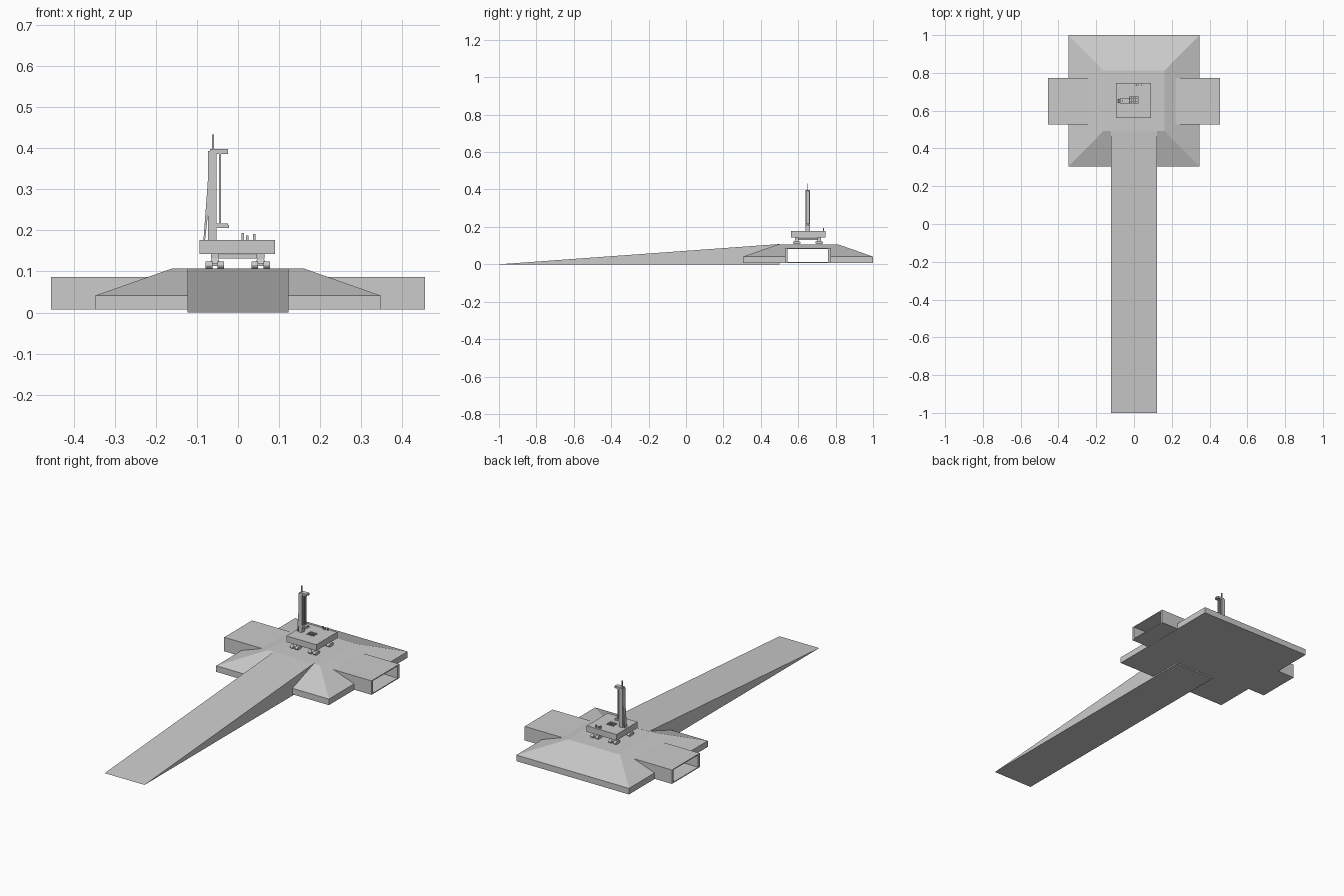
import bpy, bmesh, math

if "Cube" in bpy.data.objects:
    bpy.data.objects.remove(bpy.data.objects["Cube"])

grey = bpy.data.materials.new("concrete_grey")
grey.diffuse_color = (0.6, 0.6, 0.6, 1)
grey.use_nodes = True
grey.node_tree.nodes["Principled BSDF"].inputs["Base Color"].default_value = grey.diffuse_color


def make(name, bm):
    bmesh.ops.recalc_face_normals(bm, faces=bm.faces)
    me = bpy.data.meshes.new(name)
    bm.to_mesh(me)
    bm.free()
    me.materials.append(grey)
    ob = bpy.data.objects.new(name, me)
    bpy.context.collection.objects.link(ob)
    return ob


def frustum(name, low, high, z0, z1):
    """Box or tapered block from two (x0, x1, y0, y1) rectangles."""
    bm = bmesh.new()
    rings = [[bm.verts.new((x, y, z)) for x, y in
              ((r[0], r[2]), (r[1], r[2]), (r[1], r[3]), (r[0], r[3]))]
             for r, z in ((low, z0), (high, z1))]
    bm.faces.new(rings[0])
    bm.faces.new(rings[1])
    for i in range(4):
        j = (i + 1) % 4
        bm.faces.new((rings[0][i], rings[0][j], rings[1][j], rings[1][i]))
    return make(name, bm)


def box(name, x0, x1, y0, y1, z0, z1):
    return frustum(name, (x0, x1, y0, y1), (x0, x1, y0, y1), z0, z1)


def extrude(name, pts, to3d, a, b):
    """Extrude a 2D profile between two offsets."""
    bm = bmesh.new()
    f = bm.faces.new([bm.verts.new(to3d(u, v, a)) for u, v in pts])
    g = bmesh.ops.extrude_face_region(bm, geom=[f])
    d = [q - p for p, q in zip(to3d(0, 0, a), to3d(0, 0, b))]
    bmesh.ops.translate(bm, vec=d, verts=[e for e in g["geom"] if isinstance(e, bmesh.types.BMVert)])
    return make(name, bm)


def yz(u, v, o): return (o, u, v)
def xz(u, v, o): return (u, o, v)


def cut(ob, cutter):
    cutter.hide_render = True
    cutter.display_type = 'WIRE'
    m = ob.modifiers.new("opening", 'BOOLEAN')
    m.operation = 'DIFFERENCE'
    m.solver = 'EXACT'
    m.object = cutter


# Mound: low plinth joined to a sloped upper block
bm = bmesh.new()
rings = []
for hx, y0, y1, z in ((.348, .305, 1.0, .007), (.348, .305, 1.0, .041), (.161, .493, .812, .107)):
    rings.append([bm.verts.new(p) for p in ((-hx, y0, z), (hx, y0, z), (hx, y1, z), (-hx, y1, z))])
bm.faces.new(rings[0])
bm.faces.new(rings[-1])
for a, b in zip(rings, rings[1:]):
    for i in range(4):
        j = (i + 1) % 4
        bm.faces.new((a[i], a[j], b[j], b[i]))
mound = make("pad_mound", bm)
cut(mound, box("mound_cutter", -.6, .6, .536, .766, .010, .084))

# Long approach ramp
extrude("approach_ramp", [(-1, 0), (.5, 0), (.5, .1075), (.49, .1075)], yz, -.123, .123)

# Open trench running right through the mound
trench = box("flame_trench", -.455, .455, .528, .774, .008, .086)
cut(trench, box("trench_cutter", -.6, .6, .543, .759, .013, .081))

# Crawler: four trucks, each with a pair of rounded tracks
track = []
for s, start in ((1, -90), (-1, 90)):
    for k in range(7):
        t = math.radians(start + 30 * k)
        track.append((s * .0115 + .0085 * math.cos(t), .1160 + .0085 * math.sin(t)))
for cx in (-.056, .055):
    for cy in (.592, .712):
        pts = [(cy + u, v) for u, v in track]
        for s in (-1, 1):
            c = cx + s * .0145
            extrude("crawler_track", pts, yz, c - .008, c + .008)
        box("truck_axle", cx - .018, cx + .018, cy - .006, cy + .006, .113, .121)
        frustum("truck_frame", (cx - .013, cx + .013, cy - .013, cy + .013),
                (cx - .008, cx + .008, cy - .009, cy + .009), .119, .131)
        box("truck_jack", cx - .010, cx + .010, cy - .010, cy + .010, .131, .144)
box("crawler_deck", -.056, .056, .592, .712, .131, .141)

# Launch platform with exhaust opening and grating
deck = box("launch_platform", -.094, .090, .562, .747, .143, .177)
cut(deck, box("platform_cutter", -.024, .020, .637, .676, .12, .2))
for i in range(1, 4):
    x = -.024 + .011 * i
    box("grating_bar", x - .0012, x + .0012, .637, .676, .168, .175)
for i in range(1, 3):
    y = .637 + .013 * i
    box("grating_bar", -.024, .020, y - .0012, y + .0012, .168, .175)
for x, h in ((.012, .193), (.022, .187), (.040, .191)):
    box("service_post", x - .003, x + .003, .733, .739, .177, h)

# Tower with sloped rear brace
cy = .651
box("tower_core", -.073, -.052, cy - .013, cy + .013, .177, .393)
extrude("tower_brace", [(-.084, .177), (-.080, .177), (-.072, .25), (-.072, .34)],
        xz, cy - .010, cy + .010)
for s in (-1, 1):
    y = cy + s * .009
    box("tower_rail", -.046, -.041, y - .003, y + .003, .21, .388)
    # paired service arms at the bottom and top
    box("lower_arm", -.053, -.022, y - .004, y + .004, .206, .213)
    box("upper_arm", -.053, -.024, y - .004, y + .004, .386, .393)
box("lower_arm_deck", -.053, -.024, cy - .011, cy + .011, .212, .217)
box("tower_cap", -.068, -.024, cy - .012, cy + .012, .392, .398)
box("tower_mast", -.0635, -.0585, cy - .0025, cy + .0025, .397, .433)
